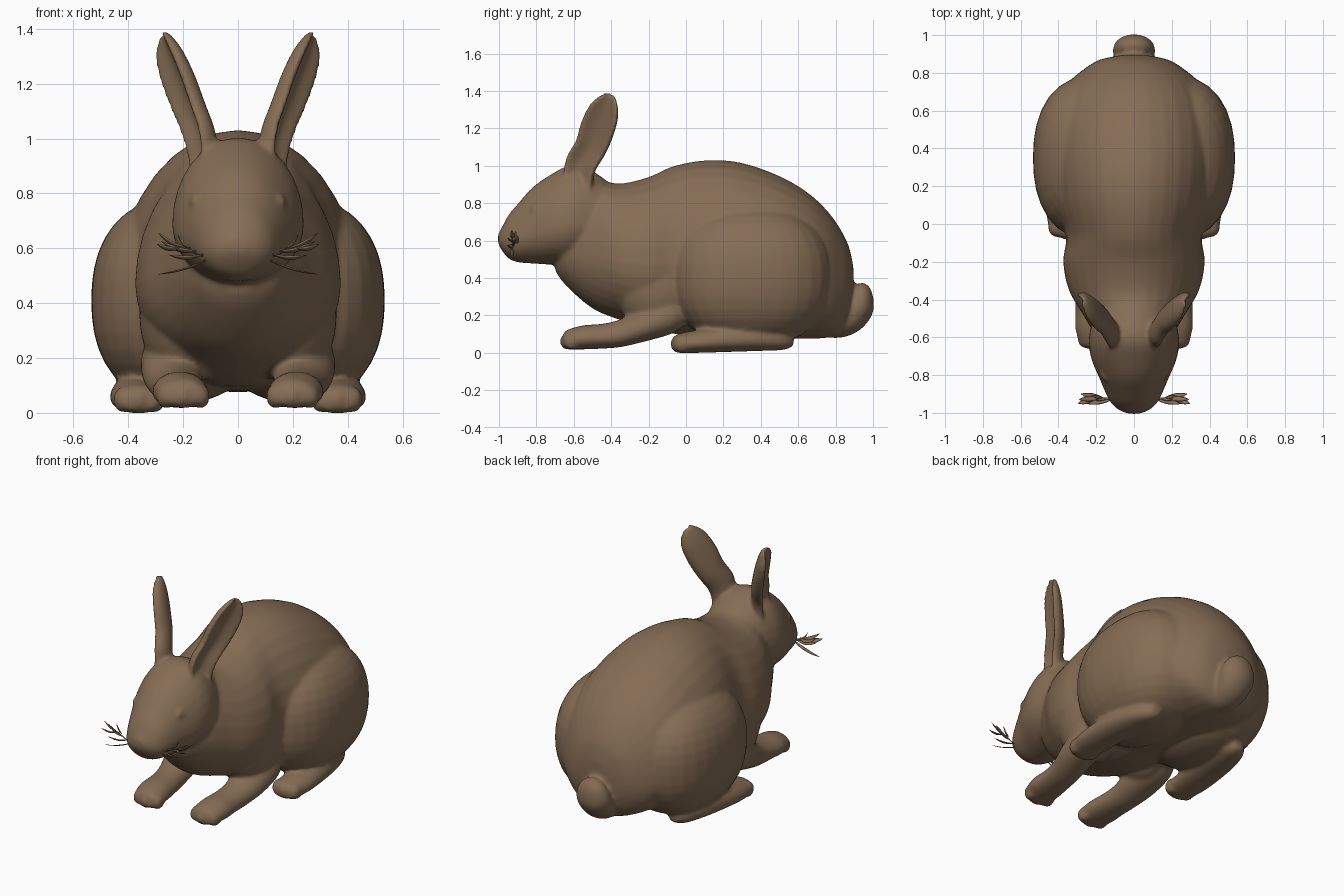
import bpy, bmesh, math
from mathutils import Vector

cube = bpy.data.objects.get("Cube")
if cube:
    bpy.data.objects.remove(cube, do_unlink=True)

fur = bpy.data.materials.new("brown_fur")
fur.use_nodes = True
BROWN = (0.235, 0.152, 0.09, 1)
fur.diffuse_color = BROWN
fur.node_tree.nodes["Principled BSDF"].inputs["Base Color"].default_value = BROWN


def densify(stations, steps=5):
    """Smooth interpolation through the station tuples."""
    out, last = [], len(stations) - 1
    for i in range(last):
        a, b, c, d = (stations[min(max(i + k, 0), last)] for k in (-1, 0, 1, 2))
        for s in range(steps):
            t = s / steps
            out.append([q + t / 2 * (r - p + t * (2 * p - 5 * q + 4 * r - w + t * (3 * (q - r) + w - p)))
                        for p, q, r, w in zip(a, b, c, d)])
    return out + [list(stations[-1])]


def loft(bm, rings):
    """Skin closed rings of points and cap both ends."""
    rows = [[bm.verts.new(p) for p in ring] for ring in rings]
    n = len(rows[0])
    faces = [bm.faces.new((r0[i], r0[(i + 1) % n], r1[(i + 1) % n], r1[i]))
             for r0, r1 in zip(rows, rows[1:]) for i in range(n)]
    faces += [bm.faces.new(rows[0]), bm.faces.new(rows[-1])]
    bmesh.ops.recalc_face_normals(bm, faces=faces)


def limb(bm, stations, side=1, belly=0.42, n=32):
    """Loft along y; stations are x, y, half width, bottom z, top z."""
    rings = []
    for x, y, w, lo, hi in densify(stations):
        mid = lo + belly * (hi - lo)
        ring = []
        for i in range(n):
            a = math.tau * i / n
            s = math.sin(a)
            ring.append((side * x + w * math.cos(a), y, mid + s * (hi - mid if s > 0 else mid - lo)))
        rings.append(ring)
    loft(bm, rings)


def blob(bm, centre, radii, power=2.0):
    """Ellipsoid, fuller when power is above two."""
    made = bmesh.ops.create_uvsphere(bm, u_segments=32, v_segments=20, radius=1)
    for v in made["verts"]:
        norm = sum(abs(c) ** power for c in v.co) ** (1 / power)
        v.co = Vector(c + r * q / norm for c, r, q in zip(centre, radii, v.co))


def ear(bm, path, side):
    """Cupped blade, hollow facing outward."""
    wide = Vector((side * .30, .84, -.46))
    face = Vector((side * .90, -.40, -.12))
    rings = []
    for x, y, z, w, d in densify(path):
        ring = []
        for i in range(32):
            c, s = math.cos(math.tau * i / 32), math.sin(math.tau * i / 32)
            depth = 1.9 * s - 2.2 * s * s if s > 0 else 1.2 * s
            ring.append(Vector((side * x, y, z)) + wide * w * c + face * d * (depth + .35))
        rings.append(ring)
    loft(bm, rings)


def finish(name, bm):
    mesh = bpy.data.meshes.new(name)
    bm.to_mesh(mesh)
    bm.free()
    mesh.materials.append(fur)
    mesh.polygons.foreach_set("use_smooth", [True] * len(mesh.polygons))
    obj = bpy.data.objects.new(name, mesh)
    bpy.context.collection.objects.link(obj)
    return obj


# Body, head, ears, tail and limbs, fused into one soft skin
bm = bmesh.new()
torso = [(-.70, .08, .44, .62), (-.66, .15, .38, .74), (-.58, .21, .30, .86),
         (-.48, .27, .225, .92), (-.35, .345, .175, .905), (-.20, .375, .13, .94),
         (-.06, .36, .10, 1.0), (.12, .41, .09, 1.03), (.30, .435, .08, 1.015),
         (.50, .435, .075, .945), (.65, .40, .075, .857), (.75, .345, .08, .765),
         (.82, .265, .10, .67), (.87, .18, .19, .57), (.895, .06, .33, .46)]
limb(bm, [(0, *s) for s in torso])
head = [(-1.005, .03, .585, .635), (-.985, .08, .548, .67), (-.95, .12, .505, .735),
        (-.90, .148, .484, .795), (-.82, .182, .477, .885), (-.72, .224, .472, .955),
        (-.63, .24, .475, 1.0), (-.55, .23, .50, .995), (-.45, .20, .55, .94),
        (-.35, .15, .60, .85)]
limb(bm, [(0, *s) for s in head], belly=.4)

front_leg = [(.20, -.66, .05, .03, .085), (.20, -.64, .085, .02, .12),
             (.21, -.55, .102, .018, .147), (.215, -.45, .095, .022, .155),
             (.225, -.35, .095, .03, .18), (.24, -.22, .11, .06, .25),
             (.25, -.08, .10, .10, .32), (.25, 0, .06, .15, .30)]
hind_foot = [(.36, -.07, .05, .015, .07), (.36, -.045, .085, 0, .10),
             (.365, .08, .102, 0, .125), (.355, .25, .105, .005, .15),
             (.34, .40, .095, .01, .15), (.32, .52, .07, .015, .13),
             (.31, .575, .03, .035, .10)]
ear_path = [(.115, -.575, .87, .085, .06), (.13, -.558, 1.0, .088, .056),
            (.165, -.503, 1.10, .09, .054), (.203, -.467, 1.20, .098, .052),
            (.24, -.433, 1.29, .088, .046), (.262, -.412, 1.345, .06, .035),
            (.275, -.398, 1.383, .026, .02)]
for side in (-1, 1):
    limb(bm, front_leg, side)
    limb(bm, hind_foot, side)
    ear(bm, ear_path, side)
    # Haunch, hock, shoulder and eye
    blob(bm, (side * .215, .35, .41), (.32, .435, .375), 2.3)
    blob(bm, (side * .32, .42, .16), (.10, .16, .10))
    blob(bm, (side * .19, -.14, .36), (.17, .24, .26))
    blob(bm, (side * .15, -.79, .768), (.027, .045, .03))
    # Toes
    for k in (-1, 0, 1):
        blob(bm, (side * .20 + k * .064, -.63 + .02 * abs(k), .06), (.034, .045, .045))
        blob(bm, (side * .36 + k * .06, -.04 + .02 * abs(k), .048), (.034, .045, .048))

# Tail: upturned tuft; stations are y, z, half width, half thickness, tilt
tail_path = [(.70, .16, .07, .07, 0), (.80, .155, .09, .078, .2), (.875, .185, .105, .084, .7),
             (.922, .245, .112, .085, 1.0), (.94, .295, .10, .072, 1.1),
             (.953, .342, .07, .048, 1.1), (.96, .368, .025, .016, 1.1)]
rings = []
for y, z, w, d, tilt in densify(tail_path):
    rings.append([(w * math.cos(a), y - d * math.sin(a) * math.sin(tilt), z + d * math.sin(a) * math.cos(tilt))
                  for a in (math.tau * i / 24 for i in range(24))])
loft(bm, rings)

body = finish("body", bm)
fuse = body.modifiers.new("fuse", "REMESH")
fuse.mode = "VOXEL"
fuse.voxel_size = 0.011
fuse.use_smooth_shade = True
soften = body.modifiers.new("soften", "SMOOTH")
soften.factor = 0.5
soften.iterations = 10


def leaf(bm, a, b, width, side):
    """Thin pointed blade from a to b, sagging a little."""
    a, b = (Vector((side * p[0], p[1], p[2])) for p in (a, b))
    across = (b - a).cross(Vector((0, .5, 1))).normalized()
    up = (b - a).cross(across).normalized()
    rings = []
    for i in range(9):
        t = i / 8
        w = width * (math.sin(math.pi * t) ** .8 * .9 + .1)
        mid = a.lerp(b, t) - Vector((0, 0, .012 * math.sin(math.pi * t)))
        rings.append([mid + across * w * math.cos(k * math.pi / 3) + up * .3 * w * math.sin(k * math.pi / 3)
                      for k in range(6)])
    loft(bm, rings)


# Leafy sprigs held at both corners of the mouth
blades = [((.06, -.93, .565), (.20, -.92, .605), .007), ((.08, -.93, .575), (.29, -.93, .505), .009),
          ((.12, -.93, .58), (.25, -.95, .575), .017), ((.15, -.93, .59), (.28, -.90, .625), .02),
          ((.18, -.92, .60), (.29, -.93, .655), .016), ((.17, -.92, .60), (.22, -.91, .65), .011),
          ((.20, -.92, .605), (.295, -.95, .615), .018)]
for side, label in ((-1, "right"), (1, "left")):
    bm = bmesh.new()
    for start, end, width in blades:
        leaf(bm, start, end, width, side)
    finish(label + "_sprig", bm)
